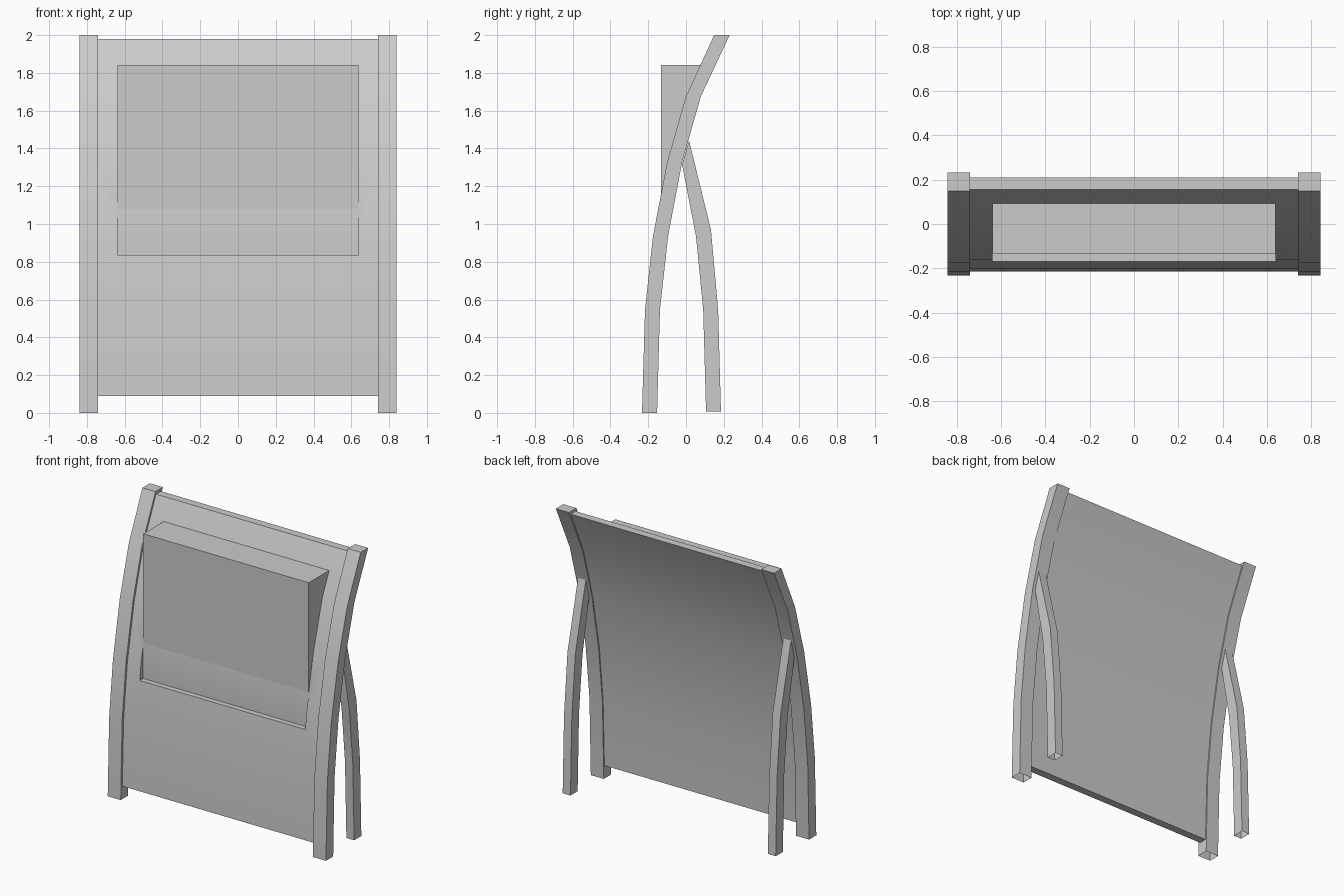
import bpy, bmesh, math

if "Cube" in bpy.data.objects:
    bpy.data.objects.remove(bpy.data.objects["Cube"])


def extrude_profile(name, pts, x0, x1, open_bottom=False):
    """Extrude a (y, z) side outline from x0 to x1."""
    bm = bmesh.new()
    a = [bm.verts.new((x0, y, z)) for y, z in pts]
    b = [bm.verts.new((x1, y, z)) for y, z in pts]
    n = len(pts)
    # side walls as quad strips between the front and back rows of the outline
    if n % 2 == 0 and n > 6:
        for row in (a, b):
            for i in range(n // 2 - 1):
                bm.faces.new((row[i], row[i + 1], row[n - 2 - i], row[n - 1 - i]))
    else:
        bm.faces.new(a)
        bm.faces.new(b)
    for i in range(n):
        j = (i + 1) % n
        bm.faces.new((a[i], a[j], b[j], b[i]))
    bmesh.ops.recalc_face_normals(bm, faces=bm.faces)
    if open_bottom:
        low = [f for f in bm.faces if all(v.co.z < 0.02 for v in f.verts)]
        bmesh.ops.delete(bm, geom=low, context='FACES_ONLY')
    me = bpy.data.meshes.new(name)
    bm.to_mesh(me)
    bm.free()
    ob = bpy.data.objects.new(name, me)
    bpy.context.collection.objects.link(ob)
    return ob


def select(ob):
    bpy.ops.object.select_all(action='DESELECT')
    ob.select_set(True)
    bpy.context.view_layer.objects.active = ob


def smooth(ob):
    select(ob)
    bpy.ops.object.shade_smooth_by_angle(angle=math.radians(30))


# Side outlines: front edge upwards, then back edge downwards
front_edge = [(-0.233, 0), (-0.217, 0.546), (-0.175, 0.934),
              (-0.10, 1.326), (0.0, 1.676), (0.149, 2.0)]
back_edge = [(-0.153, 0), (-0.138, 0.546), (-0.095, 0.934),
             (-0.021, 1.326), (0.079, 1.676), (0.231, 2.0)]
rear_outline = [(0.106, 0.008), (0.091, 0.546), (0.053, 0.934), (-0.021, 1.316),
                (0.016, 1.443), (0.132, 0.97), (0.17, 0.546), (0.185, 0.008)]

# Legs on both sides
for side, s in (("left", -1), ("right", 1)):
    smooth(extrude_profile(f"front_leg_{side}", front_edge + back_edge[::-1],
                           s * 0.74, s * 0.84, True))
    smooth(extrude_profile(f"rear_leg_{side}", rear_outline,
                           s * 0.76, s * 0.82, True))

# Curved panel set between the front legs
inset, thick = 0.016, 0.055
mid = [(-0.231, 0.09)] + front_edge[1:-1] + [(0.139, 1.98)]
panel_front = [(y + inset, z) for y, z in mid]
panel_back = [(y + inset + thick, z) for y, z in mid]
panel = extrude_profile("panel", panel_front + panel_back[::-1], -0.74, 0.74)

# Recess in the panel where the display dips behind its front
face_y, half, z0, z1 = -0.132, 0.637, 0.835, 1.842
cutter = extrude_profile("recess_cutter",
                         [(-0.4, z0), (-0.4, z1), (face_y, z1), (face_y, z0)],
                         -half, half)
mod = panel.modifiers.new("recess", 'BOOLEAN')
mod.operation = 'DIFFERENCE'
mod.solver = 'EXACT'
mod.object = cutter
select(panel)
bpy.ops.object.modifier_apply(modifier=mod.name)
bpy.data.objects.remove(cutter)
smooth(panel)

# Display box standing out of the upper panel
extrude_profile("display_box",
                [(face_y, 1.08), (face_y, z1), (0.105, z1), (0.03, 1.676),
                 (-0.07, 1.326)], -half, half)
